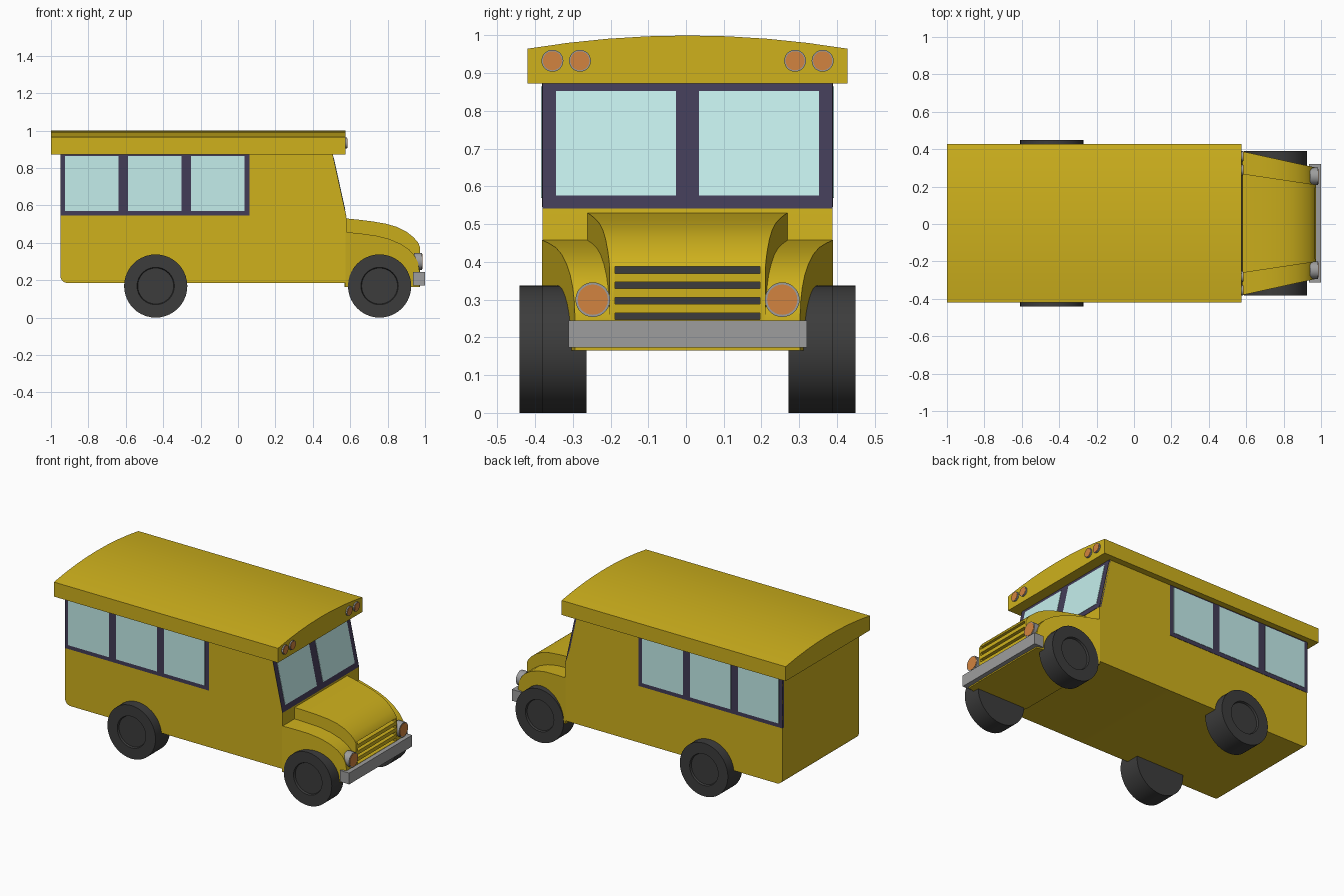
import bpy, bmesh, math

if "Cube" in bpy.data.objects:
    bpy.data.objects.remove(bpy.data.objects["Cube"])

YC = 0.004  # the model's middle plane in y


def mat(name, *rgb):
    m = bpy.data.materials.new(name)
    m.diffuse_color = (*rgb, 1)
    m.use_nodes = True
    m.node_tree.nodes["Principled BSDF"].inputs["Base Color"].default_value = m.diffuse_color
    return m


YELLOW = mat("yellow_paint", 0.62, 0.44, 0.012)
RUBBER = mat("rubber", 0.045, 0.045, 0.045)
FRAME = mat("window_frame", 0.055, 0.045, 0.095)
GLASS = mat("glass", 0.55, 0.85, 0.83)
LAMP = mat("lamp", 0.65, 0.23, 0.05)
METAL = mat("metal", 0.34, 0.34, 0.34)


def finish(name, bm, material):
    bmesh.ops.remove_doubles(bm, verts=bm.verts, dist=1e-5)
    bmesh.ops.recalc_face_normals(bm, faces=bm.faces)
    me = bpy.data.meshes.new(name)
    bm.to_mesh(me)
    bm.free()
    me.materials.append(material)
    ob = bpy.data.objects.new(name, me)
    bpy.context.collection.objects.link(ob)
    return ob


def prism(name, pts, lo, hi, material):
    """Side profile (x, z) extruded from y = lo(x) to y = hi(x)."""
    bm = bmesh.new()
    a = [bm.verts.new((x, lo(x) + YC, z)) for x, z in pts]
    b = [bm.verts.new((x, hi(x) + YC, z)) for x, z in pts]
    bm.faces.new(a)
    bm.faces.new(b[::-1])
    for i in range(len(pts)):
        j = (i + 1) % len(pts)
        bm.faces.new((a[i], a[j], b[j], b[i]))
    return finish(name, bm, material)


def box(name, x0, x1, y0, y1, z0, z1, material):
    return prism(name, [(x0, z0), (x1, z0), (x1, z1), (x0, z1)],
                 lambda x: y0, lambda x: y1, material)


def lathe(name, prof, loc, axis, material, n=40):
    """Profile of (radius, distance along axis) turned about the x or y axis."""
    bm = bmesh.new()
    rings = []
    for r, d in prof:
        ring = []
        for i in range(n if r else 1):
            t = 2 * math.pi * i / n
            u, v = r * math.cos(t), r * math.sin(t)
            p = (d, u, v) if axis == 'x' else (u, d, v)
            ring.append(bm.verts.new([p[k] + loc[k] for k in range(3)]))
        rings.append(ring)
    for a, b in zip(rings, rings[1:]):
        for i in range(n):
            j = (i + 1) % n
            f = [a[i % len(a)], a[j % len(a)], b[j % len(b)], b[i % len(b)]]
            bm.faces.new(list(dict.fromkeys(f)))
    return finish(name, bm, material)


# cabin with rounded lower rear corner and raked windscreen face
corner = [(-0.91 - 0.04 * math.sin(t), 0.225 - 0.04 * math.cos(t))
          for t in [i * math.pi / 12 for i in range(7)]]
prism("cabin", corner + [(-0.95, 0.88), (0.503, 0.88), (0.58, 0.53), (0.58, 0.185)],
      lambda x: -0.384, lambda x: 0.384, YELLOW)

# overhanging arched roof
bm = bmesh.new()
sec = [(-0.424, 0.873), (0.424, 0.873)]
sec += [(0.424 - 0.106 * i, 1 - 0.035 * (1 - i / 4) ** 2) for i in range(9)]
face = bm.faces.new([bm.verts.new((-1, y + YC, z)) for y, z in sec])
ext = bmesh.ops.extrude_face_region(bm, geom=[face], use_keep_orig=True)
for v in ext["geom"]:
    if isinstance(v, bmesh.types.BMVert):
        v.co.x = 0.575
finish("roof", bm, YELLOW)

# hood and front fenders, both narrowing to the nose
top = [(0.64, 0.524), (0.72, 0.514), (0.79, 0.502), (0.85, 0.485), (0.90, 0.460),
       (0.94, 0.428), (0.962, 0.402), (0.972, 0.380)]
hood = prism("hood", [(0.57, 0.165), (0.57, 0.531)] + top + [(0.972, 0.165)],
             lambda x: -0.265 + 0.15 * (x - 0.58),
             lambda x: 0.265 - 0.15 * (x - 0.58), YELLOW)
top = [(0.66, 0.449), (0.74, 0.438), (0.81, 0.420), (0.87, 0.394), (0.915, 0.364),
       (0.945, 0.330), (0.962, 0.295), (0.97, 0.25)]
fender = prism("front_fenders", [(0.575, 0.165), (0.575, 0.458)] + top + [(0.97, 0.165)],
               lambda x: -0.384 + 0.22 * (x - 0.58),
               lambda x: 0.384 - 0.22 * (x - 0.58), YELLOW)

# grille slots cut into the nose, with a dark backing
for i in range(4):
    z = 0.256 + 0.041 * i
    cut = box("slot_cutter", 0.935, 1.1, -0.192, 0.192, z - 0.009, z + 0.009, RUBBER)
    cut.hide_render = True
    for ob in (hood, fender):
        m = ob.modifiers.new("slot", 'BOOLEAN')
        m.operation, m.object, m.solver = 'DIFFERENCE', cut, 'EXACT'
        bpy.context.view_layer.objects.active = ob
        bpy.ops.object.modifier_apply(modifier=m.name)
    bpy.data.objects.remove(cut)
    box("grille_slot", 0.93, 0.945, -0.192, 0.192, z - 0.009, z + 0.009, RUBBER)

box("bumper", 0.935, 1.0, -0.316, 0.316, 0.173, 0.245, METAL)


# windscreen slabs lying on the raked face
def screen(name, y0, y1, z0, z1, out, material):
    fx = lambda z: 0.58 - (z - 0.53) * 0.22
    prism(name, [(fx(z0) - 0.01, z0), (fx(z0) + out, z0),
                 (fx(z1) + out, z1), (fx(z1) - 0.01, z1)],
          lambda x: y0, lambda x: y1, material)


screen("windscreen_frame", -0.384, 0.384, 0.541, 0.873, 0.002, FRAME)
for s in (-1, 1):
    a, b = sorted((s * 0.031, s * 0.349))
    screen("windscreen_pane", a, b, 0.576, 0.853, 0.004, GLASS)

    # side windows
    a, b = sorted((s * 0.37, s * 0.386))
    box("side_window_frame", -0.95, 0.062, a, b, 0.545, 0.873, FRAME)
    a, b = sorted((s * 0.37, s * 0.388))
    for x in (-0.926, -0.588, -0.252):
        box("side_pane", x, x + 0.287, a, b, 0.57, 0.865, GLASS)

    # wheels with recessed hubs
    for name, x, y0, y1 in (("rear_wheel", -0.44, 0.30, 0.445),
                            ("front_wheel", 0.757, 0.268, 0.385)):
        lathe(name, [(0, s * y0), (0.169, s * y0), (0.169, s * y1), (0.1, s * y1),
                     (0.096, s * (y1 - 0.012)), (0, s * (y1 - 0.012))],
              (x, YC, 0.169), 'y', RUBBER)

    # headlights and roof marker lamps
    for name, x, y, z, r, d in (("headlight", 0.97, 0.251, 0.30, 0.046, 0.015),
                                ("roof_lamp", 0.575, 0.285, 0.933, 0.029, 0.008),
                                ("roof_lamp", 0.575, 0.358, 0.933, 0.029, 0.008)):
        loc = (x, s * y + YC, z)
        lathe(name + "_rim", [(0, -0.03), (r, -0.03), (r, d), (0, d)], loc, 'x', METAL, 28)
        q = r * 0.87
        lathe(name, [(0, 0), (q, 0), (q, d + 0.002), (0, d + 0.002)], loc, 'x', LAMP, 28)

bpy.ops.object.select_all(action='SELECT')
bpy.context.view_layer.objects.active = hood
bpy.ops.object.shade_smooth_by_angle(angle=math.radians(32))
